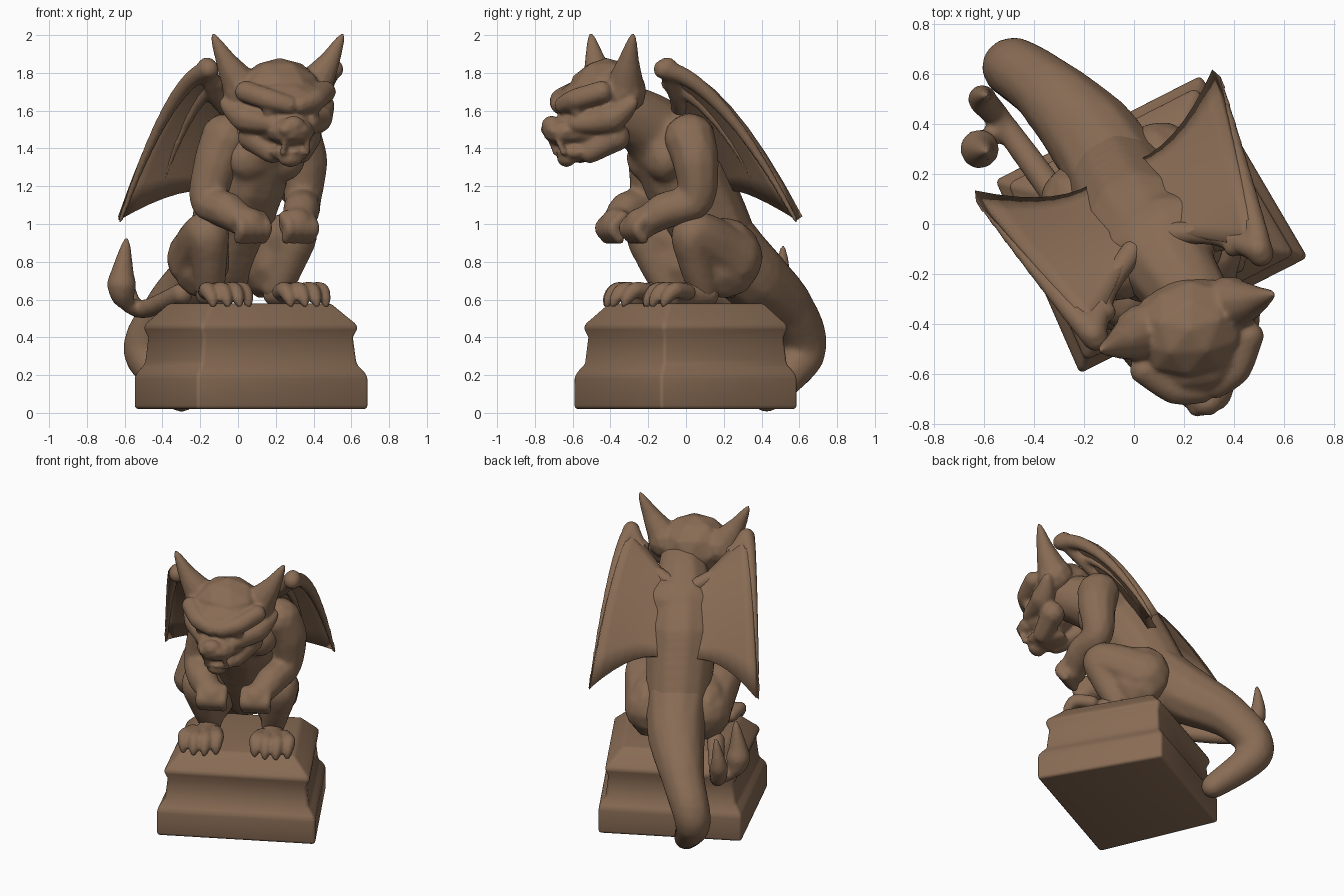
import bpy, bmesh
from math import radians
from mathutils import Matrix, Vector, Euler

cube = bpy.data.objects.get("Cube")
if cube:
    bpy.data.objects.remove(cube, do_unlink=True)

stone = bpy.data.materials.new("brown stone")
stone.use_nodes = True
stone.diffuse_color = (.25, .15, .09, 1)
stone.node_tree.nodes["Principled BSDF"].inputs["Base Color"].default_value = stone.diffuse_color

# The statue is turned on its axis, the head a little less than the body
BODY = Matrix.Translation((.03, 0, 0)) @ Matrix.Rotation(radians(27), 4, "Z")
HEAD = Matrix.Translation((.22, -.42, 1.6)) @ Matrix.Rotation(radians(18), 4, "Z")


def ball(bm, centre, radii, tilt=0):
    """Ellipsoid, tilted about its sideways axis."""
    turn = Euler((radians(tilt), 0, 0))
    matrix = Matrix.LocRotScale(Vector(centre), turn, Vector(radii))
    bmesh.ops.create_icosphere(bm, subdivisions=2, radius=1, matrix=matrix)


def limb(bm, *path):
    """Smoothly bent, tapered limb; each path point is x, y, z, radius."""
    points = [Vector(p) for p in path]
    last = len(points) - 1
    for i, (start, end) in enumerate(zip(points, points[1:])):
        tangent_in = (end - points[max(i - 1, 0)]) / 2
        tangent_out = (points[min(i + 2, last)] - start) / 2
        steps = 2 + int((end - start).length / (min(start.w, end.w) * .3))
        for k in range(steps + 1):
            t = k / steps
            ease = t * t * (3 - 2 * t)
            place = start.lerp(end, ease)
            place += tangent_in * t * (1 - t) ** 2 - tangent_out * t * t * (1 - t)
            radius = start.w + (end.w - start.w) * t
            ball(bm, place.xyz, (radius, radius, radius))


def finish(bm, name, matrix):
    mesh = bpy.data.meshes.new(name)
    bm.to_mesh(mesh)
    bm.free()
    mesh.materials.append(stone)
    obj = bpy.data.objects.new(name, mesh)
    bpy.context.collection.objects.link(obj)
    obj.matrix_world = matrix
    return obj


def sculpt(bm, name, matrix, voxel):
    """Fuse overlapping forms into one smooth skin."""
    obj = finish(bm, name, matrix)
    fuse = obj.modifiers.new("fuse", "REMESH")
    fuse.mode = "VOXEL"
    fuse.voxel_size = voxel
    fuse.use_smooth_shade = True
    soften = obj.modifiers.new("soften", "SMOOTH")
    soften.factor = .5
    soften.iterations = 4


# Plinth: moulded block, narrower behind, lofted from (height, scale)
bm = bmesh.new()
rings = []
for height, scale in ((.02, 1), (.2, 1), (.26, .91), (.4, .88), (.46, .93), (.5, .85), (.58, .7)):
    corners = ((-.51, -.42), (.51, -.42), (.46, .42), (-.46, .42))
    rings.append([bm.verts.new((x * scale + .02, y * scale, height)) for x, y in corners])
for low, high in zip(rings, rings[1:]):
    for i in range(4):
        bm.faces.new((low[i - 1], low[i], high[i], high[i - 1]))
bm.faces.new(reversed(rings[0]))
bm.faces.new(rings[-1])
plinth = finish(bm, "plinth", BODY)
bevel = plinth.modifiers.new("worn edges", "BEVEL")
bevel.width = .02
bevel.segments = 3
plinth.data.shade_smooth()

# Torso and neck
bm = bmesh.new()
limb(bm, (.05, -.4, 1.6, .15), (.02, -.18, 1.48, .19), (0, 0, 1.25, .24), (0, .25, .8, .2))
ball(bm, (.04, -.1, 1.43), (.27, .19, .2))
for side in (-1, 1):
    ball(bm, (.03 + side * .1, -.2, 1.35), (.13, .1, .13))
sculpt(bm, "torso", BODY, .02)

# Tail sweeping down behind the plinth
bm = bmesh.new()
limb(bm, (0, .2, .9, .21), (-.02, .4, .73, .19), (-.1, .66, .55, .14),
     (-.18, .79, .32, .12), (-.1, .53, .08, .08))
sculpt(bm, "tail", BODY, .02)

# Forked tail end
bm = bmesh.new()
limb(bm, (-.25, .23, .63, .06), (-.31, .6, .55, .05), (-.34, .73, .68, .06), (-.32, .74, .88, .012))
limb(bm, (-.31, .6, .55, .05), (-.4, .58, .58, .04), (-.44, .56, .68, .08), (-.42, .54, .92, .012))
sculpt(bm, "tail_tip", BODY, .013)

# Wing shape: outer edge bows from shoulder to tip, inner edge follows the spine
WING_TOP, WING_BOW, WING_TIP = Vector((.37, -.3, 1.83)), Vector((.45, 0, 1.78)), Vector((.54, .4, 1.03))
SPINE_TOP, SPINE_END = Vector((.08, -.08, 1.57)), Vector((.05, .22, 1.17))
SCALLOP = Vector((-.02, -.07, .07))


def wing_point(across, down):
    outer = WING_TOP.lerp(WING_BOW, down).lerp(WING_BOW.lerp(WING_TIP, down), down)
    inner = SPINE_TOP.lerp(SPINE_END, down)
    return inner.lerp(outer, across) + SCALLOP * (4 * across * (1 - across) * down * down)


def wing_bone(bm, across, thick):
    """Tapered bone running down the underside of the membrane."""
    under = Vector((0, -.4, -.2)) * thick
    limb(bm, *[(*wing_point(across, i / 6) + under, thick * (1 - i / 8)) for i in range(7)])


for side, label in ((1, "left"), (-1, "right")):
    mirror = BODY @ Matrix.Diagonal((side, 1, 1, 1))

    # Arm with curled fist; the shoulders lean towards the left
    bm = bmesh.new()
    lean = side * .05
    limb(bm, (.21 + lean, -.11, 1.45, .14), (.26 + lean, -.1, 1.33, .125),
         (.28 + side * .02, -.1, 1.13, .1), (.22, -.24, 1.07, .1), (.15, -.33, 1, .075))
    ball(bm, (.14, -.34, 1), (.1, .09, .09))
    for i in range(4):
        x = .07 + i * .047
        limb(bm, (x, -.34, 1.04, .035), (x, -.4, .98, .035), (x, -.36, .92, .03))
    sculpt(bm, label + "_arm", mirror, .015)

    # Crouching leg, heel well behind the knee
    bm = bmesh.new()
    ball(bm, (.19, .13, .82), (.14, .22, .22), tilt=-25)
    limb(bm, (.18, .18, .82, .17), (.26, -.08, .95, .12), (.24, -.07, .83, .1), (.2, 0, .66, .08))
    sculpt(bm, label + "_leg", mirror, .018)

    # Foot with four clawed toes, the middle ones longer
    bm = bmesh.new()
    limb(bm, (.2, .02, .63, .07), (.22, -.18, .62, .07))
    for spread in (-1.5, -.5, .5, 1.5):
        x = .23 + spread * .07
        reach = -.32 + abs(spread) * .03
        limb(bm, (.22 + spread * .05, -.14, .64, .045), (x, reach + .04, .65, .045),
             (x, reach - .01, .61, .035), (x, reach - .03, .57, .015))
    sculpt(bm, label + "_foot", mirror, .012)

    # Wing membrane
    bm = bmesh.new()
    grid = [[bm.verts.new(wing_point(i / 8, j / 8)) for j in range(9)] for i in range(9)]
    for inner, outer in zip(grid, grid[1:]):
        for j in range(8):
            bm.faces.new((inner[j], inner[j + 1], outer[j + 1], outer[j]))
    wing = finish(bm, label + "_wing", mirror)
    thickness = wing.modifiers.new("thickness", "SOLIDIFY")
    thickness.thickness = .05
    thickness.offset = 0
    wing.data.shade_smooth()

    # Wing bones: the arm from the back, the leading edge and one rib
    bm = bmesh.new()
    limb(bm, (*SPINE_TOP, .05), (.24, -.17, 1.66, .045), (*WING_TOP, .055))
    wing_bone(bm, across=1, thick=.055)
    wing_bone(bm, across=.7, thick=.04)
    sculpt(bm, label + "_wing_bones", mirror, .014)

# Head: skull, forehead, face, muzzle, nose, jaw and chin
bm = bmesh.new()
ball(bm, (0, 0, .07), (.24, .21, .21))
ball(bm, (0, -.13, .08), (.2, .15, .09), tilt=25)
ball(bm, (0, -.12, -.08), (.16, .16, .13))
ball(bm, (-.01, -.22, -.11), (.13, .13, .08))
ball(bm, (-.02, -.3, -.08), (.065, .055, .055))
ball(bm, (0, -.14, -.22), (.12, .14, .055))
ball(bm, (-.01, -.22, -.25), (.07, .05, .05))
for s in (-1, 1):
    # brow ridge, eye and nostril
    limb(bm, (s * .03, -.25, .03, .05), (s * .13, -.21, .06, .06), (s * .22, -.1, .1, .06))
    ball(bm, (s * .11, -.2, 0), (.05, .04, .035))
    ball(bm, (s * .045 - .02, -.31, -.1), (.04, .035, .035))
    # cheek with pointed flap, and jaw hinge
    limb(bm, (s * .1, -.2, -.07, .05), (s * .2, -.04, -.04, .08), (s * .29, .05, .04, .03))
    limb(bm, (s * .08, -.12, -.22, .06), (s * .15, 0, -.14, .08))
    # swept ear
    limb(bm, (s * .18, .04, .1, .12), (s * .28, .03, .25, .06), (s * .36, .03, .4, .012))
    # lower fang
    limb(bm, (s * .065, -.26, -.22, .02), (s * .065, -.3, -.15, .01))
sculpt(bm, "head", HEAD, .011)
